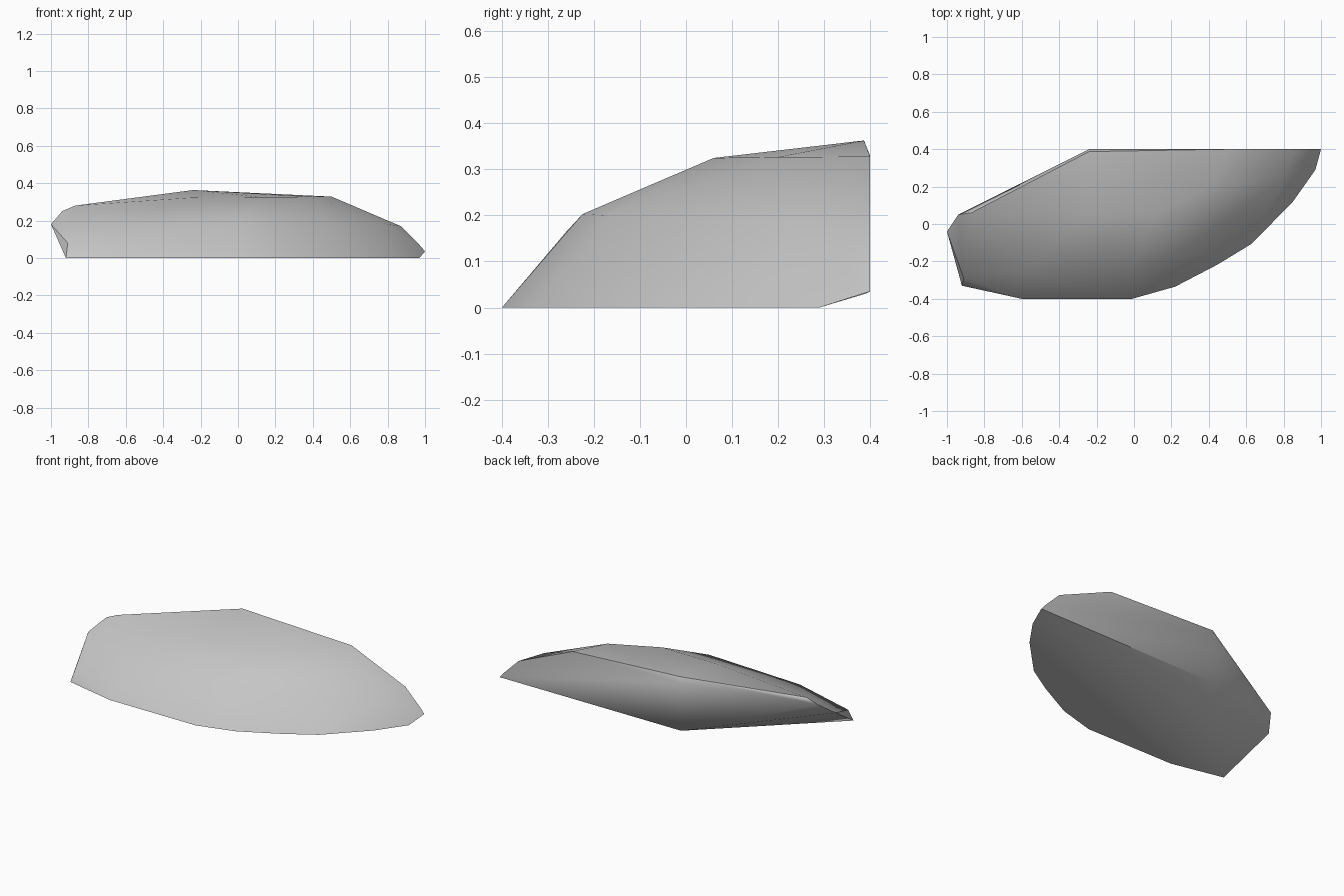
import bpy
import bmesh
import math

old = bpy.data.objects.get("Cube")
if old:
    bpy.data.objects.remove(old, do_unlink=True)


def make_material(name, color):
    material = bpy.data.materials.new(name)
    material.use_nodes = True
    material.diffuse_color = color
    shader = next(n for n in material.node_tree.nodes if n.type == "BSDF_PRINCIPLED")
    shader.inputs["Base Color"].default_value = color
    shader.inputs["Roughness"].default_value = 0.8
    return material


def hull_object(name, rings, material, sharp_angle):
    """Wrap a skin around rings of points and smooth its gentle edges."""
    bm = bmesh.new()
    for ring in rings:
        for point in ring:
            bm.verts.new(point)
    result = bmesh.ops.convex_hull(bm, input=list(bm.verts))
    unused = set(result["geom_interior"]) | set(result["geom_unused"])
    spare = [item for item in unused
             if isinstance(item, bmesh.types.BMVert) and item.is_valid]
    bmesh.ops.delete(bm, geom=spare, context="VERTS")
    bmesh.ops.recalc_face_normals(bm, faces=list(bm.faces))
    mesh = bpy.data.meshes.new(name)
    bm.to_mesh(mesh)
    bm.free()
    mesh.materials.append(material)
    obj = bpy.data.objects.new(name, mesh)
    bpy.context.collection.objects.link(obj)
    bpy.ops.object.select_all(action="DESELECT")
    obj.select_set(True)
    bpy.context.view_layer.objects.active = obj
    bpy.ops.object.shade_smooth_by_angle(angle=math.radians(sharp_angle))
    return obj


# Outline where the rock meets the ground
foot = [(x, y, 0) for x, y in (
    (-.92, -.33), (-.6, -.4), (-.01, -.4), (.22, -.335), (.45, -.215),
    (.63, -.105), (.85, .12), (.97, .29))]

# Lower lip of the cut back face, from the tip to the inner corner
back_lip = [(1, .4, .035), (.97, .4, .07), (-.24, .39, .03)]

# Shoulder where the steep front turns into the upper slope
shoulder = [(-.91, -.29, .08), (-.6, -.26, .165), (0, -.225, .203),
            (.2, -.17, .2), (.5, .02, .19), (.8, .25, .18), (.87, .4, .17)]

# Crest around the top, with the blunt end and the peak
crest = [(-1, -.04, .18), (-.94, .05, .25), (-.87, .06, .28),
         (-.24, .06, .323), (.12, .06, .325), (.4, .2, .327),
         (.5, .4, .328), (-.24, .4, .33), (-.24, .387, .363)]

stone = make_material("stone grey", (.56, .56, .56, 1))
hull_object("rock", (foot, back_lip, shoulder, crest), stone, 40)
